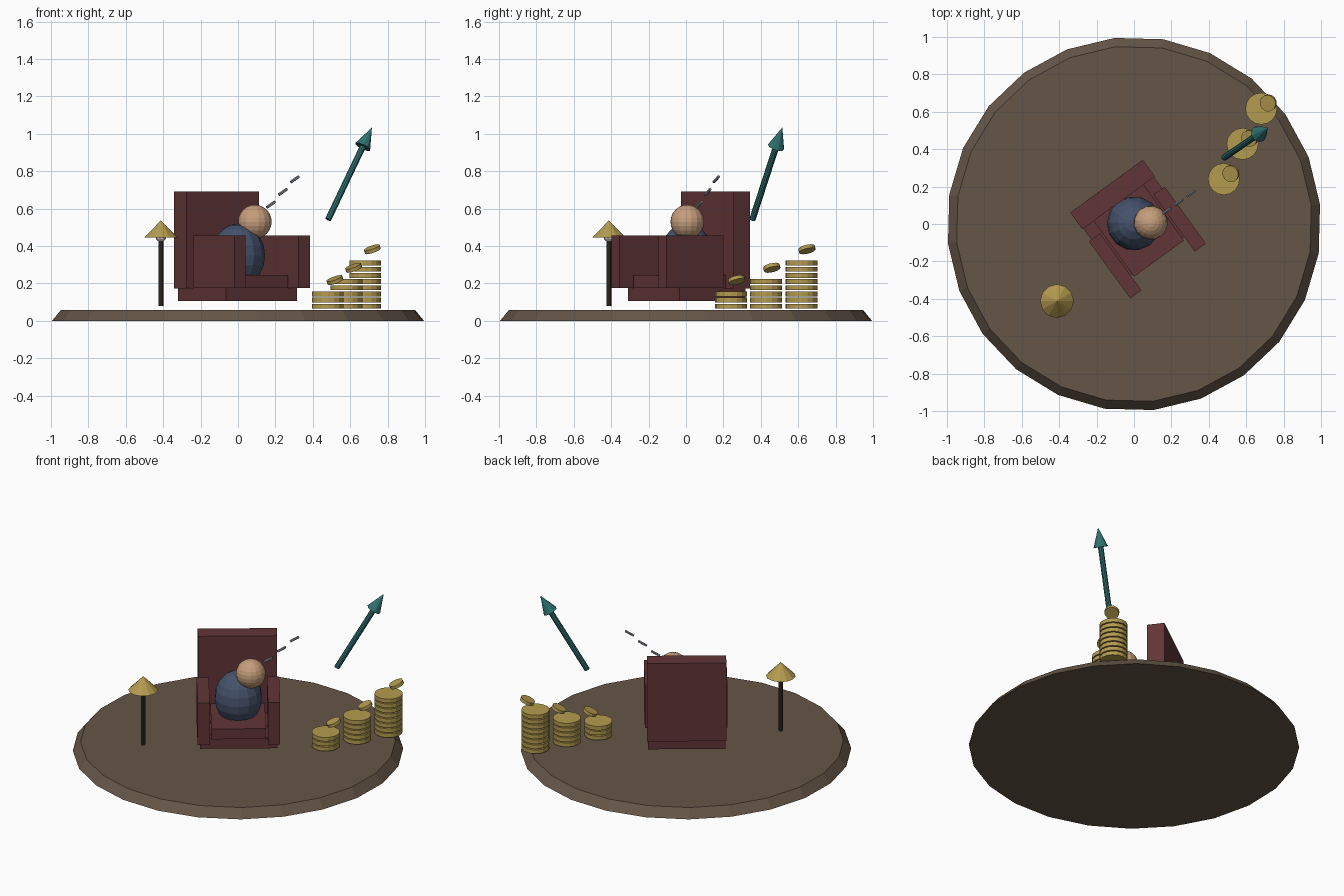
import bpy
import bmesh
import math
from mathutils import Vector, Matrix

if "Cube" in bpy.data.objects:
    bpy.data.objects.remove(bpy.data.objects["Cube"])

TURN = Matrix.Rotation(math.radians(36), 4, 'Z')   # the chair faces the front right


def material(name, rgb):
    m = bpy.data.materials.new(name)
    m.diffuse_color = (*rgb, 1)
    m.use_nodes = True
    m.node_tree.nodes["Principled BSDF"].inputs["Base Color"].default_value = m.diffuse_color
    return m


EARTH = material("earth", (0.13, 0.092, 0.063))
RED = material("upholstery", (0.12, 0.036, 0.038))
BLUE = material("clothes", (0.06, 0.085, 0.15))
SKIN = material("skin", (0.56, 0.34, 0.20))
GOLD = material("gold", (0.46, 0.33, 0.08))
DARK = material("dark_wood", (0.04, 0.032, 0.02))
TEAL = material("teal", (0.03, 0.17, 0.17))
GREY = material("slate", (0.25, 0.29, 0.34))
PALE = material("bulb_white", (0.75, 0.75, 0.7))


def finish(name, bm, mat, matrix):
    me = bpy.data.meshes.new(name)
    bm.to_mesh(me)
    bm.free()
    me.materials.append(mat)
    ob = bpy.data.objects.new(name, me)
    ob.matrix_world = matrix
    bpy.context.collection.objects.link(ob)
    return ob


def chair_box(name, x, y, z):
    """Box from ranges in the chair's own turned frame."""
    bm = bmesh.new()
    bmesh.ops.create_cube(bm, size=1)
    size = [r[1] - r[0] for r in (x, y, z)]
    mid = [(r[0] + r[1]) / 2 for r in (x, y, z)]
    bmesh.ops.scale(bm, vec=size, verts=bm.verts)
    bmesh.ops.translate(bm, vec=mid, verts=bm.verts)
    return finish(name, bm, RED, TURN)


def rod(name, a, b, r1, r2, sides, mat, spin=0):
    """Cylinder or cone from point a to point b."""
    a, b = Vector(a), Vector(b)
    d = b - a
    bm = bmesh.new()
    bmesh.ops.create_cone(bm, cap_ends=True, segments=sides,
                          radius1=r1, radius2=r2, depth=d.length)
    bmesh.ops.remove_doubles(bm, verts=bm.verts, dist=1e-5)
    rot = Vector((0, 0, 1)).rotation_difference(d).to_matrix().to_4x4()
    return finish(name, bm, mat, Matrix.Translation((a + b) / 2) @ rot
                  @ Matrix.Rotation(math.radians(spin), 4, 'Z'))


def ball(name, centre, radii, u, v, mat):
    bm = bmesh.new()
    bmesh.ops.create_uvsphere(bm, u_segments=u, v_segments=v, radius=1)
    bmesh.ops.scale(bm, vec=radii, verts=bm.verts)
    return finish(name, bm, mat, Matrix.Translation(centre) @ TURN)


# Round ground plate with sloping rim
rod("ground_plate", (0, 0, 0), (0, 0, 0.057), 1.0, 0.953, 24, EARTH, 6)

# Armchair
chair_box("chair_base", (-0.234, 0.234), (-0.214, 0.222), (0.107, 0.176))
chair_box("seat_cushion", (-0.165, 0.165), (-0.228, 0.15), (0.176, 0.245))
chair_box("chair_back", (-0.24, 0.24), (0.14, 0.25), (0.172, 0.693))
for side, s in (("left", -1), ("right", 1)):
    chair_box("armrest_" + side, sorted((s * 0.176, s * 0.25)),
              (-0.31, 0.066), (0.176, 0.456))

# Seated figure
ball("figure_body", (0, 0.003, 0.35), (0.145, 0.145, 0.17), 14, 10, BLUE)
ball("figure_head", (0.09, 0.007, 0.53), (0.091, 0.091, 0.091), 16, 12, SKIN)

# Dashed line of sight
for i in range(3):
    c = Vector((0.176 + 0.064 * i, 0.07 + 0.046 * i, 0.622 + 0.0675 * i))
    h = Vector((0.021, 0.014, 0.015))
    rod(f"sight_dash_{i + 1}", c - h, c + h, 0.008, 0.008, 6, GREY)

# Rising arrow
start, tip = Vector((0.482, 0.355, 0.542)), Vector((0.716, 0.515, 1.034))
neck = start.lerp(tip, 0.79)
rod("arrow_shaft", start, neck, 0.017, 0.017, 10, TEAL)
rod("arrow_head", neck, tip, 0.045, 0, 10, TEAL)

# Growing coin stacks, each with a small tilted coin above
lean = Vector((-0.36, -0.24, 1)).normalized() * 0.01
for i, count in enumerate((3, 5, 8)):
    x, y = 0.48 + 0.1 * i, 0.24 + 0.1885 * i
    for k in range(count):
        z = 0.065 + 0.033 * k
        rod(f"coin_{i + 1}_{k + 1}", (x, y, z), (x, y, z + 0.026),
            0.085, 0.085, 16, GOLD)
    c = Vector((x + 0.038, y + 0.03, 0.065 + 0.033 * count + 0.054))
    rod(f"tilted_coin_{i + 1}", c - lean, c + lean, 0.045, 0.045, 14, GOLD)

# Floor lamp
LX = LY = -0.412
rod("lamp_pole", (LX, LY, 0.08), (LX, LY, 0.445), 0.013, 0.013, 8, DARK)
ball("lamp_bulb", (LX, LY, 0.452), (0.03, 0.03, 0.03), 8, 6, PALE)
rod("lamp_shade", (LX, LY, 0.445), (LX, LY, 0.537), 0.09, 0, 12, GOLD)
